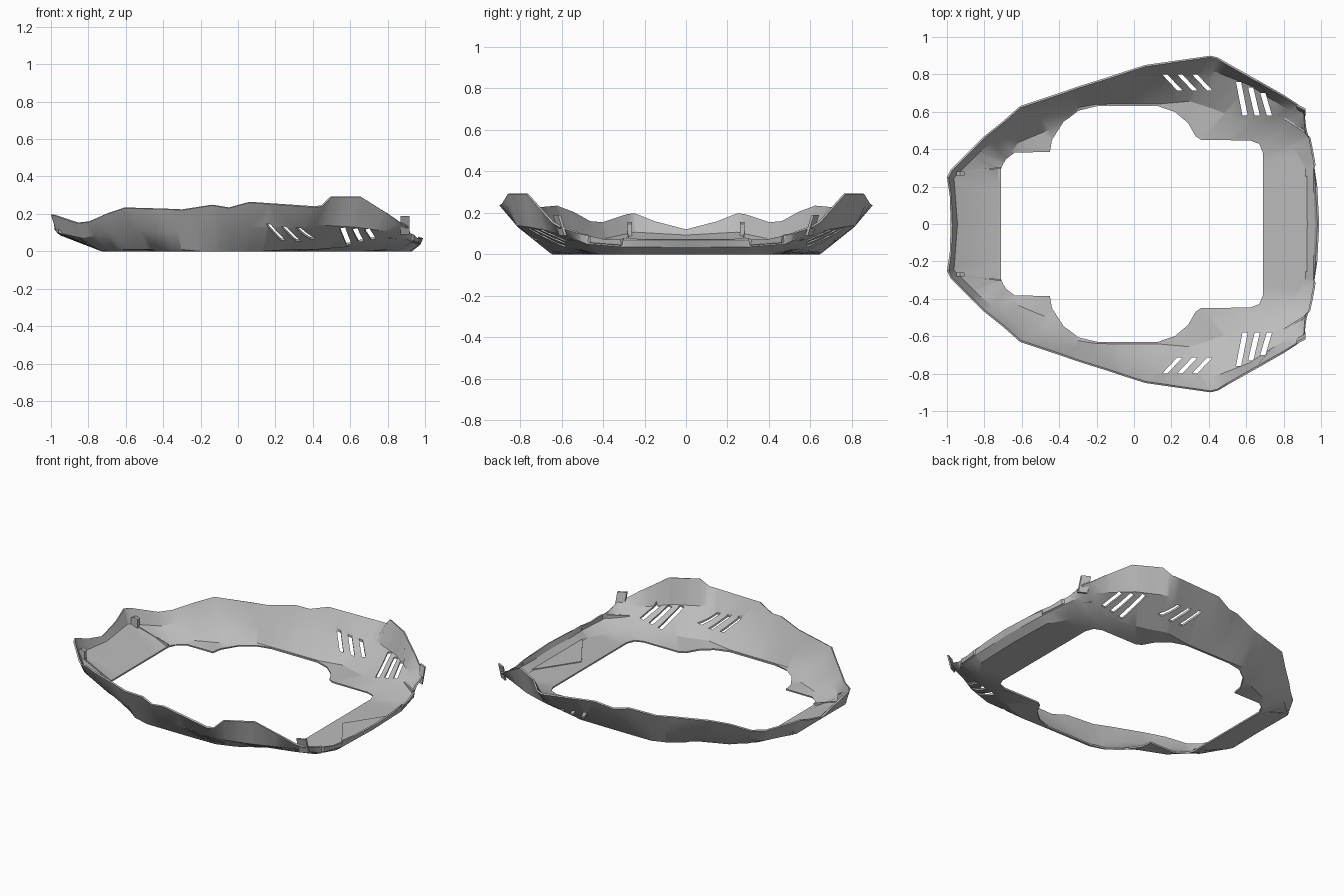
import bpy
import bmesh
from math import atan2
from mathutils import Vector

default_cube = bpy.data.objects.get("Cube")
if default_cube:
    bpy.data.objects.remove(default_cube, do_unlink=True)

grey = bpy.data.materials.new("plain grey")
grey.use_nodes = True
grey.diffuse_color = (.5, .5, .5, 1)
grey.node_tree.nodes["Principled BSDF"].inputs["Base Color"].default_value = (.5, .5, .5, 1)


def make_object(name, bm):
    mesh = bpy.data.meshes.new(name)
    bm.to_mesh(mesh)
    bm.free()
    mesh.materials.append(grey)
    obj = bpy.data.objects.new(name, mesh)
    bpy.context.collection.objects.link(obj)
    return obj


def add_prism(bm, outline, offset):
    """Extrude a flat outline of 3D points along an offset."""
    face = bm.faces.new([bm.verts.new(p) for p in outline])
    moved = bmesh.ops.extrude_face_region(bm, geom=[face])["geom"]
    bmesh.ops.translate(bm, vec=offset, verts=[v for v in moved if isinstance(v, bmesh.types.BMVert)])
    bmesh.ops.recalc_face_normals(bm, faces=bm.faces[:])


def prism_pair(name, outline, offset):
    """A prism and its mirror copy across the centre line."""
    bm = bmesh.new()
    add_prism(bm, outline, offset)
    add_prism(bm, [(x, -y, z) for x, y, z in outline], (offset[0], -offset[1], offset[2]))
    return make_object(name, bm)


# Half outlines of the shell, from the narrow end round to the wide end
opening = [(-.71, 0, 0), (-.71, .3, 0), (-.69, .35, 0), (-.64, .385, 0),
           (-.45, .385, 0), (-.44, .45, 0), (-.38, .55, 0), (-.3, .61, 0),
           (-.2, .63, 0), (.13, .63, 0), (.22, .6, 0), (.29, .54, 0),
           (.33, .47, 0), (.36, .45, 0), (.62, .45, 0), (.67, .43, 0),
           (.69, .38, 0), (.69, 0, 0)]
foot = [(-.73, 0, 0), (-.73, .3, 0), (-.62, .44, .01), (-.45, .51, .01),
        (-.3, .63, .01), (-.2, .645, 0), (.13, .645, 0), (.3, .66, .01),
        (.42, .62, .01), (.6, .55, .025), (.75, .5, .02), (.85, .42, 0),
        (.92, .3, 0), (.93, 0, 0)]
ridge = [(-.95, 0, .085), (-.97, .25, .1), (-.83, .39, .07), (-.6, .57, .12),
         (-.4, .65, .1), (-.1, .73, .11), (.06, .78, .13), (.36, .81, .13),
         (.44, .82, .14), (.62, .75, .13), (.85, .6, .1), (.93, .48, .05),
         (.965, .3, .035), (.975, 0, .035)]
rim = [(-.98, 0, .115), (-.985, .15, .155), (-1, .25, .195), (-.98, .29, .19),
       (-.86, .41, .15), (-.8, .47, .155), (-.7, .55, .2), (-.61, .63, .23),
       (-.4, .7, .225), (-.3, .735, .22), (-.14, .785, .245), (-.05, .815, .23),
       (.06, .85, .26), (.41, .9, .235), (.45, .89, .24), (.5, .86, .29),
       (.66, .77, .29), (.8, .69, .2), (.87, .645, .15), (.91, .61, .13),
       (.92, .52, .1), (.95, .38, .07), (.98, .2, .07), (.99, 0, .07)]
rows = [[Vector(p) for p in row] for row in (opening, foot, ridge, rim)]


def bearing(p):
    return atan2(p[1], p[0])


def point_at(row, angle):
    """Where the outline crosses the ray from the centre at this angle."""
    for a, b in zip(row, row[1:]):
        if bearing(b) - 1e-6 <= angle <= bearing(a) + 1e-6:
            ray = Vector((1, 0)) if angle == 0 else None
            from math import sin, cos
            ray = ray or Vector((cos(angle), sin(angle)))
            side_a = ray.x * a.y - ray.y * a.x
            side_b = ray.x * b.y - ray.y * b.x
            return a.lerp(b, side_a / (side_a - side_b))
    return row[-1].copy()


# Shell: loft the four outlines, then mirror, thicken and cut
angles = []
for angle in sorted((bearing(p) for row in rows for p in row), reverse=True):
    if not angles or angles[-1] - angle > .004:
        angles.append(angle)
bm = bmesh.new()
grid = [[bm.verts.new(point_at(row, angle)) for angle in angles] for row in rows]
for column in (0, -1):
    for row in grid:
        row[column].co.y = 0
for low, high in zip(grid, grid[1:]):
    for i in range(len(angles) - 1):
        face = bm.faces.new((low[i], high[i], high[i + 1], low[i + 1]))
        face.normal_update()
        if face.normal.z < 0:
            face.normal_flip()
shell = make_object("shell", bm)

mirror = shell.modifiers.new("mirror", "MIRROR")
mirror.use_axis = (False, True, False)
solid = shell.modifiers.new("thickness", "SOLIDIFY")
solid.thickness = .01
solid.offset = 1

# Slanted vent slots, three in each wall panel
bm = bmesh.new()
for side in (1, -1):
    for i in range(3):
        side_slot = (.15 + .08 * i, .8, .23 + .08 * i, .715)
        corner_slot = (.545 + .065 * i, .76 - .03 * i, .58 + .065 * i, .58)
        for x1, y1, x2, y2 in (side_slot, corner_slot):
            add_prism(bm, [(x1, side * y1, -.1), (x1 + .028, side * y1, -.1),
                           (x2 + .028, side * y2, -.1), (x2, side * y2, -.1)], (0, 0, .6))
slots = make_object("vent_cutter", bm)
slots.hide_render = True
cut = shell.modifiers.new("vents", "BOOLEAN")
cut.operation = "DIFFERENCE"
cut.solver = "EXACT"
cut.object = slots

bpy.ops.object.select_all(action="DESELECT")
bpy.context.view_layer.objects.active = shell
shell.select_set(True)
for modifier in list(shell.modifiers):
    bpy.ops.object.modifier_apply(modifier=modifier.name)
bpy.data.objects.remove(slots, do_unlink=True)
bpy.ops.object.shade_smooth_by_angle(angle=.45)

# Thin ribs and clips at the narrow end
prism_pair("end_rib", [(-.71, .297, .003), (-.96, .268, .1), (-.96, .268, .12),
                       (-.88, .277, .085), (-.71, .297, .02)], (0, .008, 0))
prism_pair("end_clip", [(-.95, .26, .1), (-.95, .26, .145), (-.93, .26, .155),
                        (-.905, .26, .145), (-.905, .26, .08)], (0, .022, 0))

# Upright tabs and braces at the wide end corners
prism_pair("corner_tab", [(.87, .6, .09), (.918, .575, .09),
                          (.918, .605, .19), (.868, .63, .19)], (0, .012, 0))
prism_pair("corner_brace", [(.8, .56, .07), (.91, .49, .06),
                            (.91, .49, .085), (.8, .56, .085)], (.005, .01, 0))

# Shallow raised panel on the wide floor
bm = bmesh.new()
add_prism(bm, [(.75, 0, .01), (.925, -.26, .01), (.925, .26, .01)], (0, 0, .005))
make_object("floor_panel", bm)
